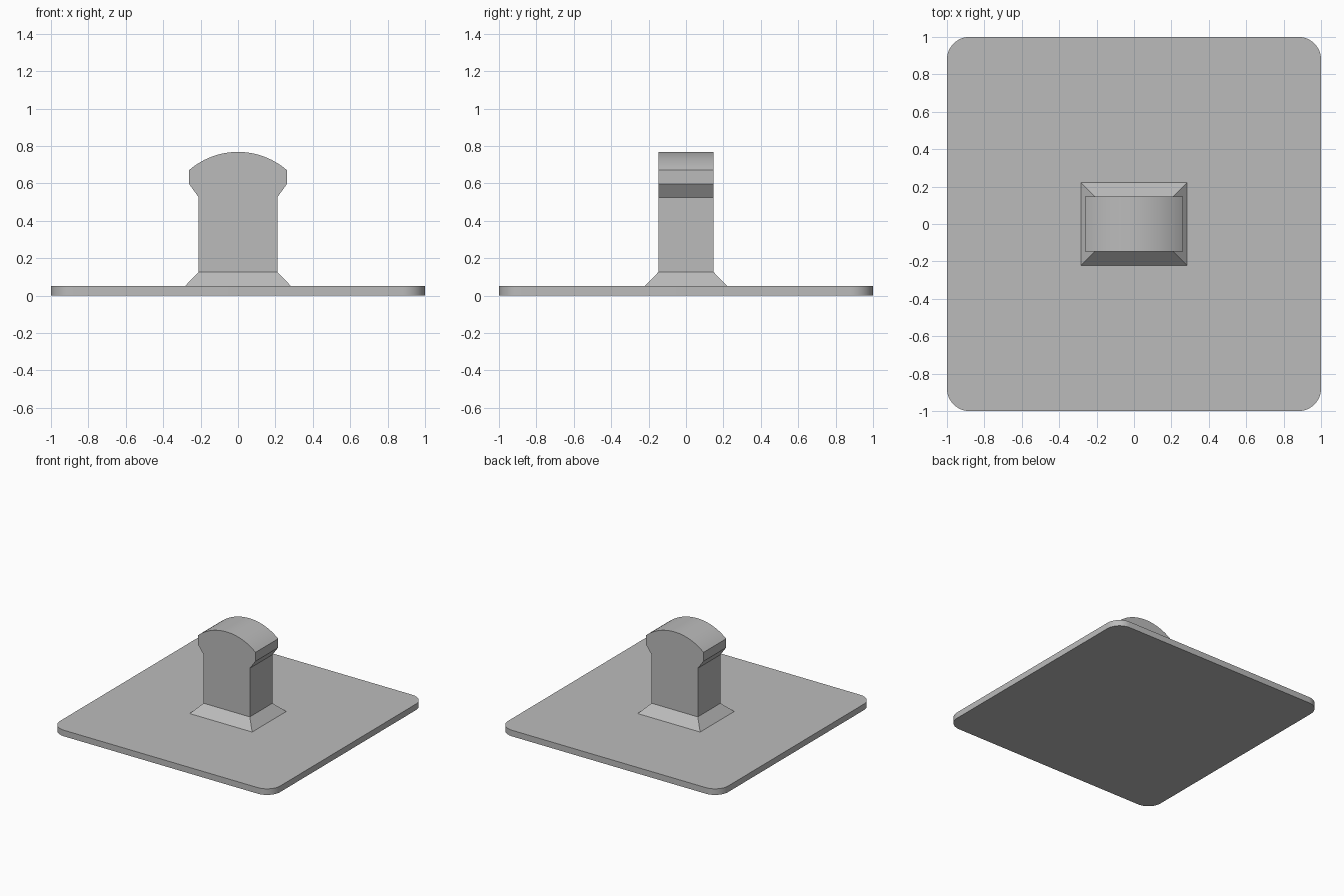
import bpy
import bmesh
from math import asin, cos, sin, pi

cube = bpy.data.objects.get("Cube")
if cube:
    bpy.data.objects.remove(cube, do_unlink=True)

grey = bpy.data.materials.new("plain grey")
grey.use_nodes = True
GREY = (0.5, 0.5, 0.5, 1)
grey.diffuse_color = GREY
grey.node_tree.nodes["Principled BSDF"].inputs["Base Color"].default_value = GREY


def loft(name, lower, upper):
    """Closed solid between two matching outlines."""
    bm = bmesh.new()
    a = [bm.verts.new(p) for p in lower]
    b = [bm.verts.new(p) for p in upper]
    bm.faces.new(a)
    bm.faces.new(b)
    for i in range(len(a)):
        j = (i + 1) % len(a)
        bm.faces.new((a[i], a[j], b[j], b[i]))
    bmesh.ops.recalc_face_normals(bm, faces=bm.faces)
    mesh = bpy.data.meshes.new(name)
    bm.to_mesh(mesh)
    bm.free()
    mesh.materials.append(grey)
    obj = bpy.data.objects.new(name, mesh)
    bpy.context.collection.objects.link(obj)
    bpy.ops.object.select_all(action="DESELECT")
    obj.select_set(True)
    bpy.context.view_layer.objects.active = obj
    bpy.ops.object.shade_smooth_by_angle(angle=pi / 7)
    return obj


def rectangle(hx, hy, z):
    return [(sx * hx, sy * hy, z) for sx, sy in ((1, 1), (-1, 1), (-1, -1), (1, -1))]


# Base plate with rounded corners
PLATE_TOP, RADIUS, STEPS = 0.05, 0.12, 12
outline = []
for quarter, (sx, sy) in enumerate(((1, 1), (-1, 1), (-1, -1), (1, -1))):
    for k in range(STEPS + 1):
        t = (quarter + k / STEPS) * pi / 2
        outline.append((sx * (1 - RADIUS) + RADIUS * cos(t),
                        sy * (1 - RADIUS) + RADIUS * sin(t)))
loft("base_plate", [(x, y, 0) for x, y in outline],
     [(x, y, PLATE_TOP) for x, y in outline])

# Sloped foot around the stem
STEM_X, STEM_Y, FOOT_TOP = 0.21, 0.147, 0.126
loft("flared_foot", rectangle(0.284, 0.222, PLATE_TOP),
     rectangle(STEM_X, STEM_Y, FOOT_TOP))

# Stem with a wider, domed head
HEAD_X, SHOULDER, CROWN = 0.262, 0.67, 0.768
rise = CROWN - SHOULDER
arc_r = (HEAD_X ** 2 + rise ** 2) / (2 * rise)
sweep = asin(HEAD_X / arc_r)
side = [(STEM_X, FOOT_TOP), (STEM_X, 0.525), (HEAD_X, 0.597)]
dome = [(arc_r * sin(t), CROWN - arc_r + arc_r * cos(t))
        for t in (sweep * (1 - k / 12) for k in range(25))]
profile = side + dome + [(-x, z) for x, z in reversed(side)]
loft("domed_stem", [(x, -STEM_Y, z) for x, z in profile],
     [(x, STEM_Y, z) for x, z in profile])
